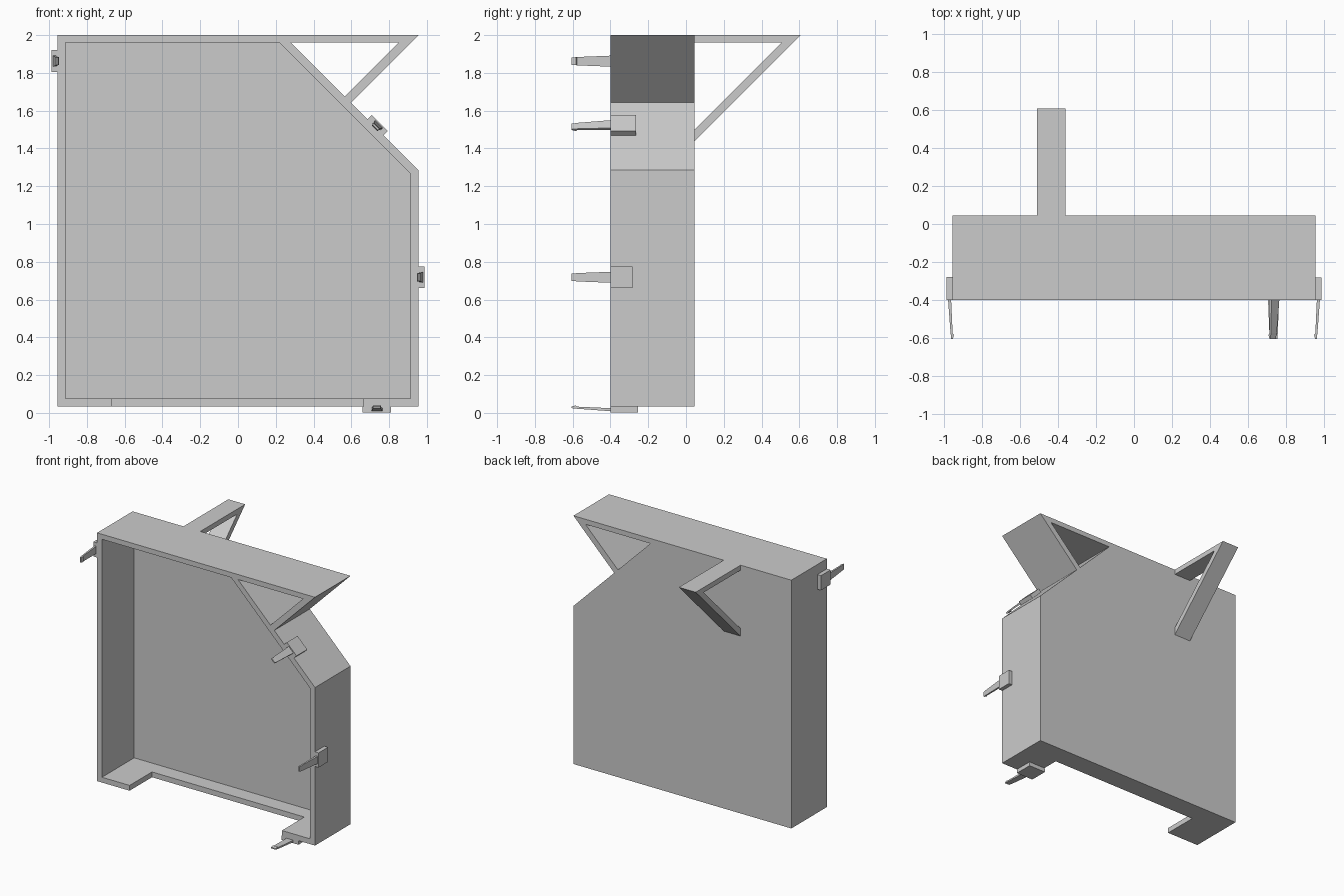
import bpy, bmesh
from math import radians
from mathutils import Vector, Matrix

cube = bpy.data.objects.get("Cube")
if cube:
    bpy.data.objects.remove(cube, do_unlink=True)

grey = bpy.data.materials.new("light_grey")
grey.use_nodes = True
grey.diffuse_color = (0.6, 0.6, 0.6, 1)
grey.node_tree.nodes["Principled BSDF"].inputs["Base Color"].default_value = (0.6, 0.6, 0.6, 1)

FRONT, BACK, TOP = -0.4, 0.045, 2.0


def loft(name, sections):
    """Solid skinned through matching closed sections, capped at both ends."""
    bm = bmesh.new()
    rings = [[bm.verts.new(p) for p in s] for s in sections]
    n = len(rings[0])
    for a, b in zip(rings, rings[1:]):
        for i in range(n):
            j = (i + 1) % n
            bm.faces.new((a[i], a[j], b[j], b[i]))
    bm.faces.new(rings[0])
    bm.faces.new(rings[-1])
    bmesh.ops.recalc_face_normals(bm, faces=bm.faces)
    mesh = bpy.data.meshes.new(name)
    bm.to_mesh(mesh)
    bm.free()
    mesh.materials.append(grey)
    obj = bpy.data.objects.new(name, mesh)
    bpy.context.collection.objects.link(obj)
    return obj


def prism(name, profile, y0, y1):
    """Extrude an x-z profile along y."""
    return loft(name, [[(x, y, z) for x, z in profile] for y in (y0, y1)])


def cut(target, cutter):
    cutter.hide_render = True
    mod = target.modifiers.new("cut", "BOOLEAN")
    mod.operation, mod.solver, mod.object = "DIFFERENCE", "EXACT", cutter
    bpy.context.view_layer.objects.active = target
    bpy.ops.object.modifier_apply(modifier=mod.name)
    bpy.data.objects.remove(cutter, do_unlink=True)


# Open-fronted case with a sloped corner and a braced top overhang
case = prism("case", [(-0.955, 0.033), (0.955, 0.033), (0.955, 1.285),
                      (0.598, 1.642), (0.955, TOP), (-0.955, TOP)], FRONT, BACK)
cut(case, prism("cavity", [(-0.912, 0.075), (0.912, 0.075), (0.912, 1.268),
                           (0.22, 1.96), (-0.912, 1.96)], FRONT - 0.1, 0.003))
cut(case, prism("brace_opening", [(0.28, 1.96), (0.565, 1.675), (0.85, 1.96)],
                FRONT - 0.1, BACK + 0.1))
cut(case, prism("floor_notch", [(-0.67, -0.1), (0.665, -0.1), (0.665, 0.2), (-0.67, 0.2)],
                FRONT - 0.1, -0.12))

# Triangular rear support: top bar and diagonal strut in one profile
support = [(BACK, TOP), (0.607, TOP), (BACK, 1.438), (BACK, 1.498), (0.507, 1.96), (BACK, 1.96)]
loft("rear_support", [[(x, y, z) for y, z in support] for x in (-0.51, -0.362)])


# Clips: a plate on the case wall and a tapered arm ending in a small hook
def clip(name, x, z, angle, width, depth):
    # local x points out of the wall, local z runs along it
    place = Matrix.Translation((x, 0, z)) @ Matrix.Rotation(radians(angle), 4, "Y")

    def section(y, inner, outer, half):
        return [place @ Vector(p) for p in ((inner, y, -half), (outer, y, -half),
                                            (outer, y, half), (inner, y, half))]

    loft(name + "_plate", [section(y, 0, 0.032, width / 2) for y in (FRONT, FRONT + depth)])
    loft(name + "_arm", [section(FRONT, 0.008, 0.024, 0.029),
                         section(-0.577, 0.0, 0.011, 0.022),
                         section(-0.583, -0.007, 0.01, 0.021),
                         section(-0.605, -0.001, 0.008, 0.02)])


clip("right_clip", -0.955, 1.862, 180, 0.116, 0.12)
clip("left_clip", 0.955, 0.718, 0, 0.116, 0.117)
clip("slope_clip", 0.728, 1.512, -45, 0.12, 0.134)
clip("bottom_clip", 0.735, 0.033, 90, 0.15, 0.147)
